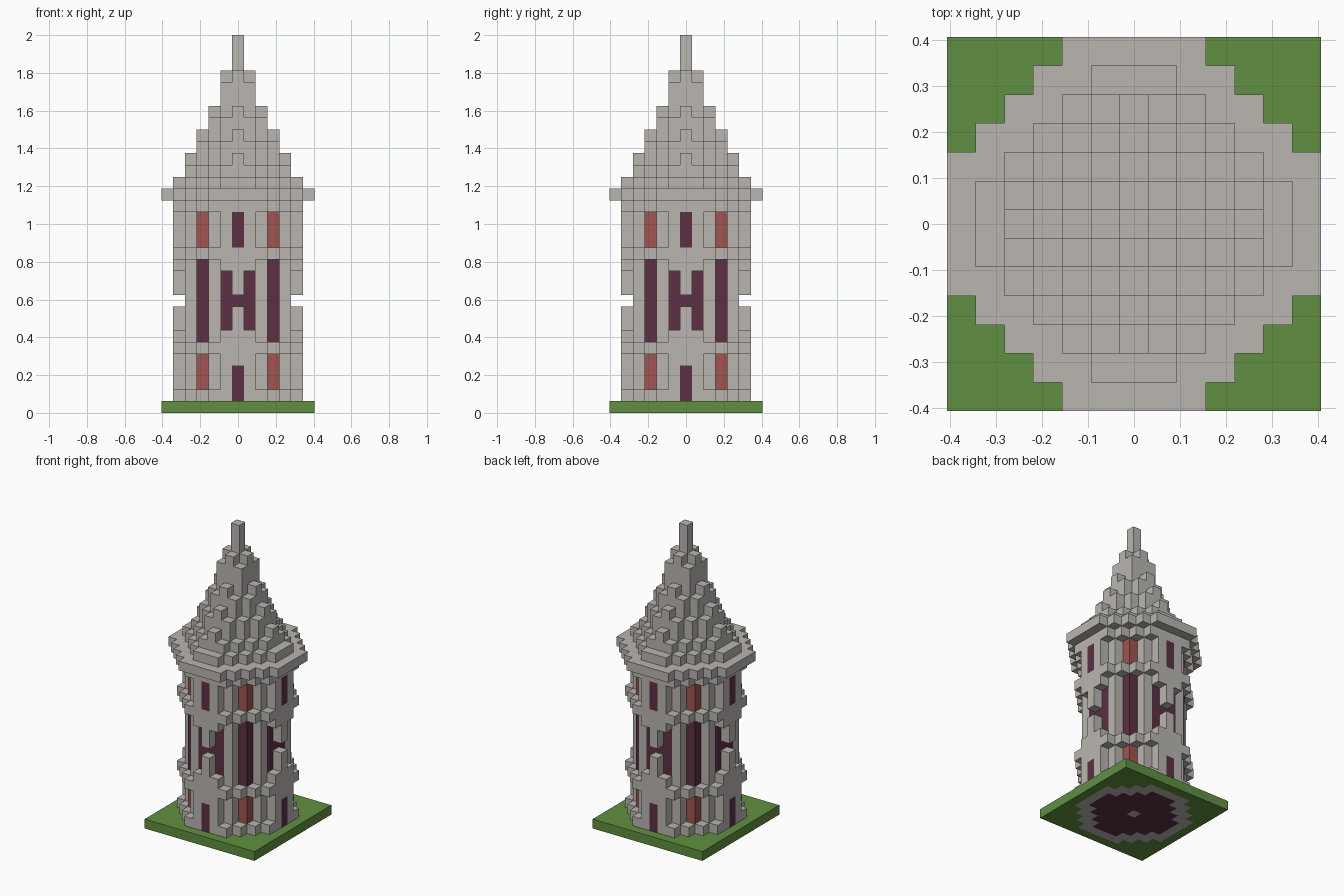
import bpy
import bmesh
from mathutils import Vector

UNIT = 2 / 32          # edge length of one block

if "Cube" in bpy.data.objects:
    bpy.data.objects.remove(bpy.data.objects["Cube"], do_unlink=True)


def make_material(name, rgb):
    mat = bpy.data.materials.new(name)
    mat.use_nodes = True
    mat.diffuse_color = (*rgb, 1)
    mat.node_tree.nodes["Principled BSDF"].inputs["Base Color"].default_value = (*rgb, 1)
    return mat


STONE, GRASS, PLUM, BRICK = range(4)
MATERIALS = [
    make_material("stone grey", (0.49, 0.467, 0.44)),
    make_material("grass green", (0.117, 0.279, 0.052)),
    make_material("plum window", (0.107, 0.03, 0.056)),
    make_material("brick red", (0.356, 0.089, 0.08)),
]


def octagon(total, reach):
    """Block columns of a stepped octagon (a diamond when total == reach)."""
    span = range(-reach, reach + 1)
    return [(x, y) for x in span for y in span if abs(x) + abs(y) <= total]


cells = {}


def layer(z, total, reach, colour=STONE):
    for x, y in octagon(total, reach):
        cells[x, y, z] = colour


# Ground plate, with the tower's footprint let into it
layer(0, 12, 6, GRASS)
layer(0, 7, 5, STONE)
layer(0, 5, 4, PLUM)
cells[0, 0, 0] = STONE

# Tower wall around a plum core, with wider ledges
LEDGES = (1, 5, 13, 17)
for z in range(1, 18):
    layer(z, 7 if z in LEDGES else 6, 5)
    layer(z, 5, 4, PLUM)

    # Coloured diagonal corner columns
    if z not in LEDGES:
        for x in (-3, 3):
            for y in (-3, 3):
                cells[x, y, z] = PLUM if 6 <= z <= 12 else BRICK

    # Slit windows and recessed H-shaped windows on the four sides
    for dx, dy in ((1, 0), (-1, 0), (0, 1), (0, -1)):
        if z <= 3 or 14 <= z <= 16:
            cells[5 * dx, 5 * dy, z] = PLUM
        if 7 <= z <= 11:
            for side in (-1, 0, 1):
                if side or z == 9:
                    del cells[5 * dx - side * dy, 5 * dy + side * dx, z]

# Roof: eave, stepped tiers each capped by a diamond, then the spire
layer(18, 8, 6)
layer(19, 6, 5)
for z, reach in ((20, 4), (22, 3), (24, 2), (27, 1)):
    layer(z, reach + 1, reach)
    layer(z + 1, reach, reach)
layer(26, 2, 1)
for z in (29, 30, 31):
    layer(z, 0, 0)

# Each block face as a normal and two in-plane directions
AXES = (Vector((1, 0, 0)), Vector((0, 1, 0)), Vector((0, 0, 1)))
FACES = []
for i in range(3):
    u, v = AXES[(i + 1) % 3], AXES[(i + 2) % 3]
    FACES += [(AXES[i], u, v), (-AXES[i], v, u)]


def build_part(name, low, high):
    """Mesh the outer skin of all blocks in layers low to high."""
    bm = bmesh.new()
    for cell, colour in cells.items():
        if not low <= cell[2] <= high:
            continue
        centre = Vector(cell) + AXES[2] / 2
        for n, u, v in FACES:
            if tuple(int(c) for c in Vector(cell) + n) in cells:
                continue
            corners = [centre + (n + a * u + b * v) / 2
                       for a, b in ((-1, -1), (1, -1), (1, 1), (-1, 1))]
            face = bm.faces.new([bm.verts.new(c * UNIT) for c in corners])
            face.material_index = colour
    bmesh.ops.remove_doubles(bm, verts=bm.verts[:], dist=UNIT / 100)
    bmesh.ops.dissolve_limit(bm, angle_limit=0.01, verts=bm.verts[:],
                             edges=bm.edges[:], delimit={'MATERIAL'})
    mesh = bpy.data.meshes.new(name)
    bm.to_mesh(mesh)
    bm.free()
    for mat in MATERIALS:
        mesh.materials.append(mat)
    obj = bpy.data.objects.new(name, mesh)
    bpy.context.scene.collection.objects.link(obj)


build_part("ground_plate", 0, 0)
build_part("tower_wall", 1, 17)
build_part("roof_eave", 18, 18)
build_part("stepped_roof", 19, 28)
build_part("spire", 29, 31)
